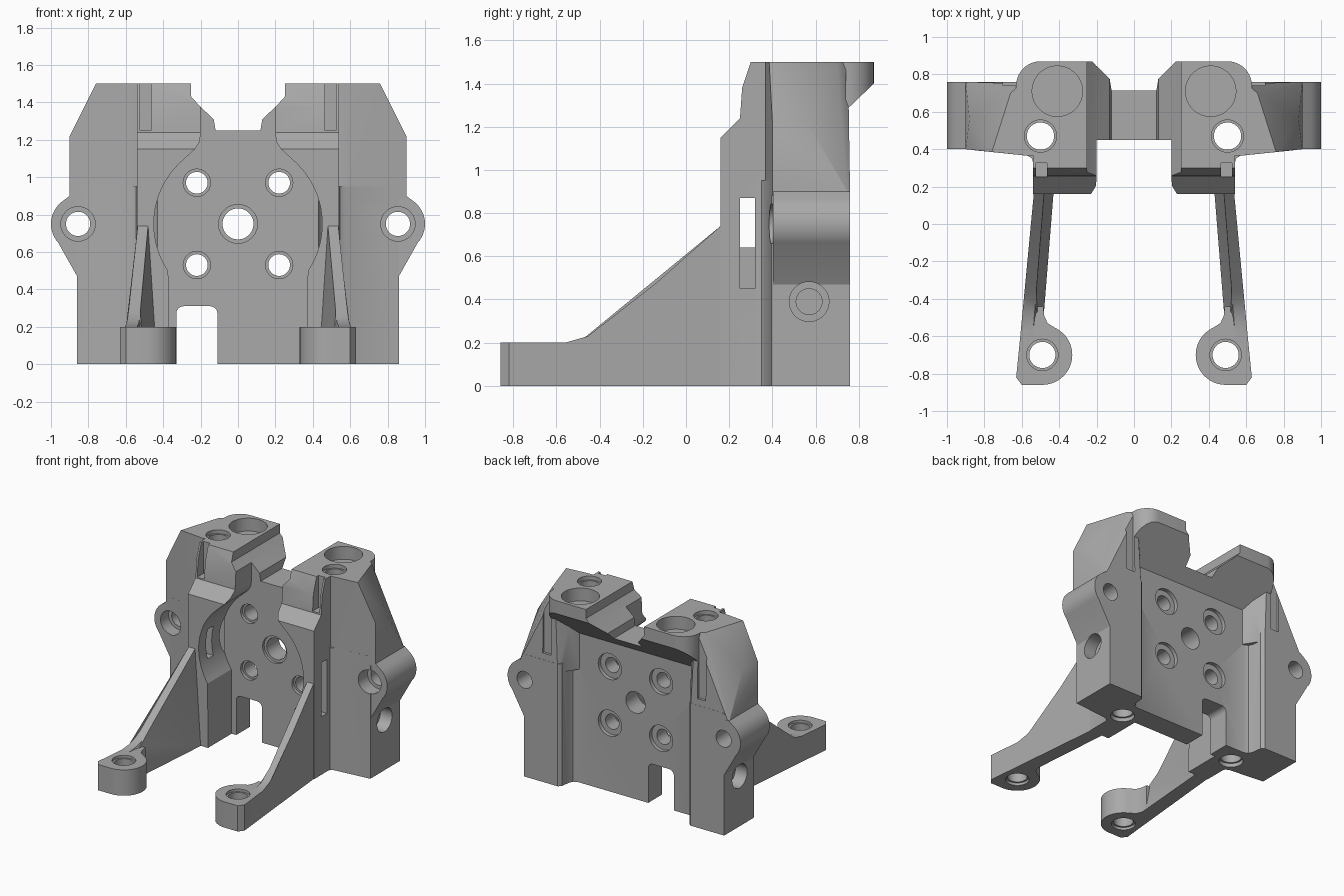
import bpy, bmesh
from math import cos, sin, radians
from mathutils import Vector

cube = bpy.data.objects.get("Cube")
if cube:
    bpy.data.objects.remove(cube)

grey = bpy.data.materials.new("plain_grey")
grey.use_nodes = True
GREY = (0.4, 0.4, 0.4, 1)
grey.diffuse_color = GREY
grey.node_tree.nodes["Principled BSDF"].inputs["Base Color"].default_value = GREY


def finish(name, bm):
    bmesh.ops.recalc_face_normals(bm, faces=bm.faces)
    mesh = bpy.data.meshes.new(name)
    bm.to_mesh(mesh)
    bm.free()
    mesh.materials.append(grey)
    ob = bpy.data.objects.new(name, mesh)
    bpy.context.collection.objects.link(ob)
    return ob


def prism(name, pts, axis, lo, hi, s=1, warp=None):
    """Extrude a 2D profile along an axis; s=-1 mirrors it in x."""
    place = {"x": lambda a, b, t: (t, a, b),
             "y": lambda a, b, t: (a, t, b),
             "z": lambda a, b, t: (a, b, t)}[axis]
    bm = bmesh.new()
    rings = [[bm.verts.new(place(a, b, t)) for a, b in pts] for t in (lo, hi)]
    n = len(pts)
    for ring in rings:
        bm.faces.new(ring)
    for i in range(n):
        j = (i + 1) % n
        bm.faces.new((rings[0][i], rings[0][j], rings[1][j], rings[1][i]))
    for v in bm.verts:
        if warp:
            v.co = warp(v.co)
        v.co.x *= s
    if warp:
        bmesh.ops.triangulate(bm, faces=bm.faces)
    return finish(name, bm)


def hull(name, pts, s=1):
    bm = bmesh.new()
    for x, y, z in pts:
        bm.verts.new((x * s, y, z))
    bmesh.ops.convex_hull(bm, input=bm.verts)
    return finish(name, bm)


def arc(cx, cy, r, a, b, n=24):
    angles = [radians(a + (b - a) * i / n) for i in range(n + 1)]
    return [(cx + r * cos(t), cy + r * sin(t)) for t in angles]


def box(name, x, y, z, s=1):
    rect = [(x[0], y[0]), (x[1], y[0]), (x[1], y[1]), (x[0], y[1])]
    return prism(name, rect, "z", z[0], z[1], s)


def hole(a, b, r, axis, lo, hi, s=1):
    return prism("hole_cutter", arc(a, b, r, 0, 360, 36)[:-1], axis, lo, hi, s)


def combine(base, adds, cuts):
    """Union and cut helpers into the base, then remove the helpers."""
    for op, group in (("UNION", adds), ("DIFFERENCE", cuts)):
        for ob in group:
            ob.hide_render = True
            mod = base.modifiers.new(ob.name, "BOOLEAN")
            mod.operation, mod.solver, mod.object = op, "EXACT", ob
    dg = bpy.context.evaluated_depsgraph_get()
    mesh = bpy.data.meshes.new_from_object(base.evaluated_get(dg))
    base.modifiers.clear()
    base.data = mesh
    for ob in adds + cuts:
        bpy.data.objects.remove(ob)
    bpy.ops.object.select_all(action="DESELECT")
    base.select_set(True)
    bpy.context.view_layer.objects.active = base
    bpy.ops.object.shade_smooth_by_angle(angle=radians(28))


# Central plate with the overhanging rear ledge
body = prism("mount_body", [(.45, 0), (.62, 0), (.62, 1.16), (.87, 1.4), (.87, 1.5), (.45, 1.5)],
             "x", -.63, .63)
adds, cuts = [], []

for s in (1, -1):
    # Lower side block with a rounded step into the rear recess
    plan = [(.5, .31), (.535, .31), (.545, .35), (.57, .365), (.86, .395), (.86, .76),
            (.57, .76), (.548, .74), (.54, .67), (.525, .635), (.48, .615)]
    adds.append(prism("side_block", plan, "z", 0, .95, s))
    # Tapering upper shoulder
    adds.append(hull("shoulder", [
        (.46, .37, .88), (.57, .365, .88), (.9, .4, .88), (.9, .76, .88), (.57, .76, .88), (.48, .62, .88),
        (.9, .4, 1.22), (.88, .56, 1.22), (.46, .37, 1.5), (.57, .365, 1.5),
        (.76, .385, 1.5), (.66, .7, 1.5), (.6, .75, 1.5), (.48, .62, 1.5)], s))
    # Rounded side ear
    ear = [(.6, .47), (.86, .47)] + arc(.85, .75, .15, -42, 50, 14) + [(.9, .9), (.6, .9)]
    adds.append(prism("ear", ear, "y", .402, .76, s))
    # Front wall around the round opening
    wall = [(.54, 0), (.37, 0)] + arc(0, .75, .45, -34, 48) + [(.23, 1.15), (.205, 1.19), (.2, 1.23),
                                                             (.2, 1.5), (.54, 1.5)]
    adds.append(prism("front_wall", wall, "y", .16, .5, s))

    # Sloped front of the tower, and its groove
    slope = [(.1, 1.15), (.16, 1.15), (.25, 1.24), (.26, 1.38), (.3, 1.5), (.3, 1.6), (.1, 1.6)]
    cuts.append(prism("slope_cutter", slope, "x", .1, .7, s))
    cuts.append(box("groove_cutter", (.465, .525), (.1, .325), (1.25, 1.6), s))
    # Rounded rear corner of the ledge
    corner = [(.7, .74)] + arc(.5, .74, .13, 0, 90, 10) + [(.5, .95), (.7, .95)]
    cuts.append(prism("corner_cutter", corner, "z", 1, 1.6, s))
    # Wall slot, open in its upper half
    cuts.append(box("slot_cutter", (.38, .7), (.25, .32), (.64, .87), s))
    cuts.append(box("slot_cutter", (.49, .7), (.25, .32), (.45, .65), s))
    # Vertical bores
    cuts.append(hole(.41, .71, .135, "z", 1.4, 1.6, s))
    cuts.append(hole(.5, .47, .073, "z", -.1, 1.6, s))
    cuts.append(hole(.5, .47, .086, "z", 1.47, 1.6, s))
    cuts.append(hole(.5, .47, .086, "z", -.1, .03, s))
    # Ear bore and side bore
    cuts.append(hole(.855, .75, .065, "y", .3, .9, s))
    cuts.append(hole(.855, .75, .092, "y", .3, .5, s))
    cuts.append(hole(.57, .39, .06, "x", .66, 1.1, s))
    cuts.append(hole(.57, .39, .092, "x", .76, 1.1, s))
    # Plate bolt holes
    for z in (.53, .97):
        cuts.append(hole(.22, z, .058, "y", .4, .7, s))
        cuts.append(hole(.22, z, .073, "y", .4, .475, s))
        cuts.append(hole(.22, z, .1, "y", .59, .7, s))

# Centre bore
cuts.append(hole(0, .75, .083, "y", .4, .7))
cuts.append(hole(0, .75, .104, "y", .4, .47))
# Top notch between the towers
half = [(.12, 1.25), (.13, 1.31), (.205, 1.38), (.25, 1.43), (.25, 1.6)]
notch = half + [(-x, z) for x, z in reversed(half)]
cuts.append(prism("top_notch_cutter", notch, "y", 0, 1))
# Offset bottom notch with rounded corners
slot = [(-.11, -.1)] + arc(-.15, .27, .04, 0, 90, 6) + arc(-.29, .27, .04, 90, 180, 6) + [(-.33, -.1)]
cuts.append(prism("bottom_notch_cutter", slot, "y", .3, .8))
combine(body, adds, cuts)


def lean(co):
    """Splay the leg outward and thin it toward its top edge."""
    run = .17 - co.y
    if co.x > .5:
        return Vector((.535 + run * .095, co.y, co.z))
    return Vector((.43 + run * .08 + (.05 if co.z > .1 else 0), co.y, co.z))


# Splayed legs ending in drilled feet
for s, side in ((1, "left"), (-1, "right")):
    side_view = [(.2, 0), (.2, .74), (.16, .74), (-.36, .28), (-.42, .24), (-.48, .215), (-.56, .2),
                 (-.75, .2), (-.75, 0)]
    leg = prism(side + "_leg", side_view, "x", 0, 1, s, lean)
    sole = [(.592, -.44), (.485, -.44), (.48, -.49), (.462, -.53)] + arc(.49, -.7, .16, 115, 270) + \
           [(.6, -.86), (.63, -.82)]
    foot = prism("foot", sole, "z", 0, .2, s)
    bores = [hole(.49, -.7, .07, "z", -.1, .3, s), hole(.49, -.7, .084, "z", .18, .3, s),
             hole(.49, -.7, .084, "z", -.1, .02, s)]
    combine(leg, [foot], bores)
